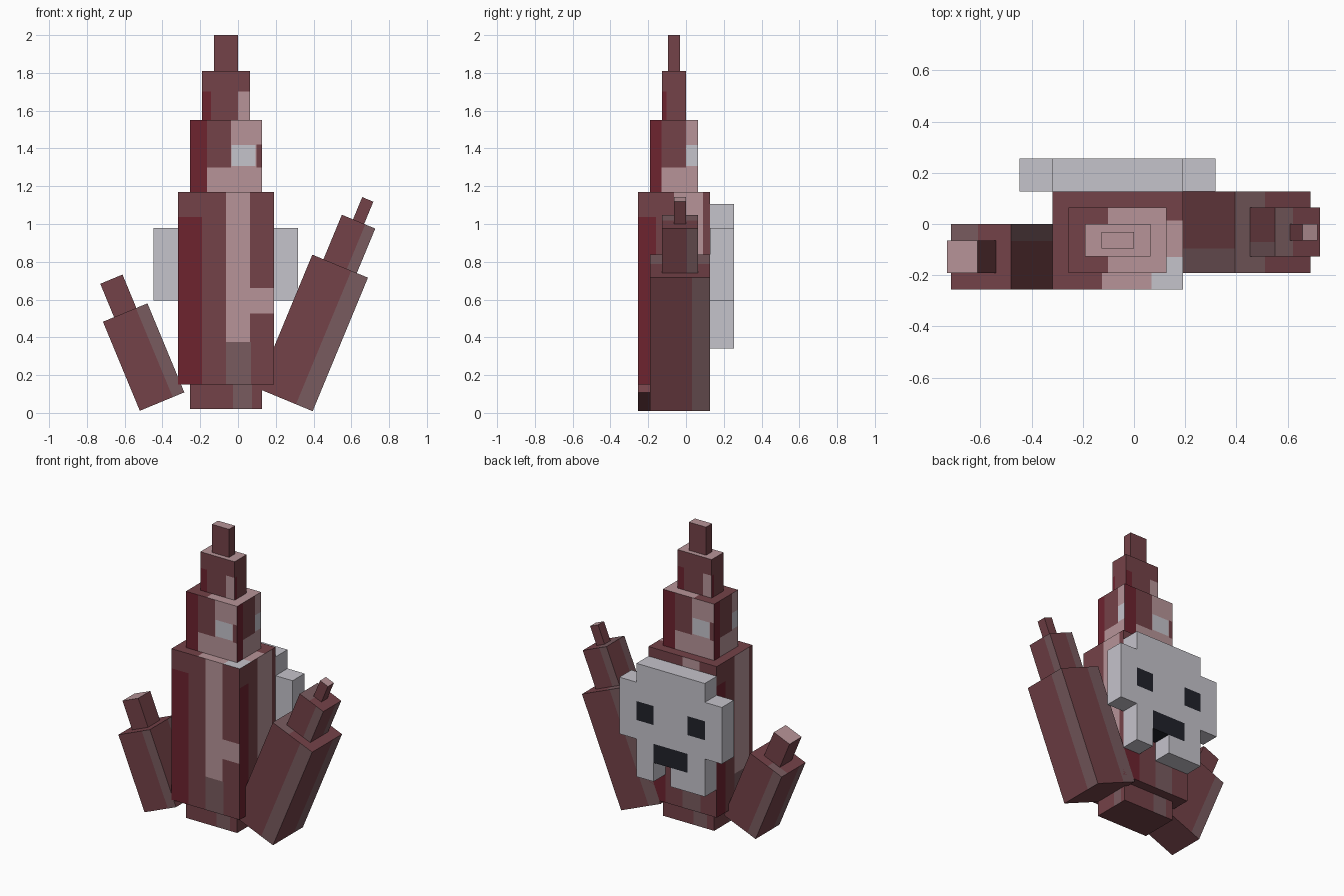
import bpy
import bmesh
import math
from mathutils import Matrix, Vector

cube = bpy.data.objects.get("Cube")
if cube:
    bpy.data.objects.remove(cube)

P = 0.1275 / 2  # one block pixel


def linear(c):
    return c / 12.92 if c <= 0.04045 else ((c + 0.055) / 1.055) ** 2.4


def material(name, hex_code):
    rgb = [linear(int(hex_code[i:i + 2], 16) / 255) for i in (0, 2, 4)]
    m = bpy.data.materials.new(name)
    m.use_nodes = True
    m.diffuse_color = (*rgb, 1)
    m.node_tree.nodes["Principled BSDF"].inputs["Base Color"].default_value = (*rgb, 1)
    return m


MAIN, RED, MAUVE, PINK, PALE, BLACK = range(6)
MATERIALS = [material("maroon", "744248"), material("deep red", "6d232f"),
             material("mauve", "795b5f"), material("dusty pink", "b79498"),
             material("pale grey", "c5c3cb"), material("near black", "20222a")]

# Outward normal, viewer's right, viewer's up
X, Y, Z = Vector((1, 0, 0)), Vector((0, 1, 0)), Vector((0, 0, 1))
SIDES = {"front": (-Y, X, Z), "right": (X, Y, Z), "back": (Y, -X, Z),
         "left": (-X, -Y, Z), "top": (Z, X, Y)}
BROAD = ("front", "back")
NARROW = ("left", "right")
AROUND = BROAD + NARROW
TOP = ("top",)


def add_object(name, bm):
    mesh = bpy.data.meshes.new(name)
    bm.to_mesh(mesh)
    bm.free()
    for m in MATERIALS:
        mesh.materials.append(m)
    ob = bpy.data.objects.new(name, mesh)
    bpy.context.collection.objects.link(ob)
    return ob


def paint(bm, side, u0, u1, v0, v1, colour):
    """Cut a rectangle, in fractions of the side, and colour it."""
    normal, right, up = SIDES[side]

    def side_faces():
        return [f for f in bm.faces if f.normal.dot(normal) > 0.9]

    for axis, cut in ((right, u0), (right, u1), (up, v0), (up, v1)):
        if 0 < cut < 1:
            faces = side_faces()
            edges = {e for f in faces for e in f.edges}
            verts = {v for f in faces for v in f.verts}
            bmesh.ops.bisect_plane(bm, geom=faces + list(edges) + list(verts),
                                   plane_co=axis * (cut - 0.5), plane_no=axis)
            bm.normal_update()
    for f in side_faces():
        c = f.calc_center_median()
        if u0 < c.dot(right) + 0.5 < u1 and v0 < c.dot(up) + 0.5 < v1:
            f.material_index = colour


def block(name, base, size, patches=(), tilt=0):
    """Box standing on base, tilted sideways, with painted patches."""
    bm = bmesh.new()
    bmesh.ops.create_cube(bm, size=1)
    bm.normal_update()
    for sides, *patch in patches:
        for side in sides:
            paint(bm, side, *patch)
    bm.transform(Matrix.Translation(base)
                 @ Matrix.Rotation(math.radians(tilt), 4, "Y")
                 @ Matrix.Diagonal((*size, 1))
                 @ Matrix.Translation((0, 0, 0.5)))
    return add_object(name, bm)


# Central stepped spire
CX, CY = -P, -P
block("spire_base", (CX, CY, 0.02), (6 * P, 4 * P, 0.13),
      [(AROUND, 0.6, 0.86, 0, 1, MAUVE)])
block("spire_body", (CX, CY, 0.15), (8 * P, 6 * P, 1.02), [
    (AROUND, 0, 0.25, 0, 0.87, RED),
    (BROAD, 0.5, 0.75, 0.22, 1, PINK),
    (BROAD, 0.5, 0.76, 0, 0.22, MAUVE),
    (BROAD, 0.75, 1, 0.37, 0.5, PINK),
    (NARROW, 0.5, 0.9, 0.22, 1, PINK),
    (NARROW, 0.5, 0.9, 0, 0.22, MAUVE),
    (TOP, 0.38, 1, 0, 0.7, PINK),
    (TOP, 0.76, 1, 0, 0.33, PALE)])
block("spire_middle", (CX, CY, 1.17), (6 * P, 4 * P, 0.38), [
    (AROUND, 0, 0.24, 0, 1, RED),
    (AROUND, 0.24, 1, 0, 0.34, PINK),
    (BROAD, 0.57, 1, 0.34, 1, PINK),
    (BROAD, 0.58, 0.91, 0.36, 0.65, PALE),
    (BROAD, 0.92, 1, 0.34, 0.66, MAIN),
    (NARROW, 0.75, 1, 0.34, 1, PINK),
    (NARROW, 0.75, 1, 0.36, 0.65, PALE),
    (TOP, 0.4, 1, 0, 1, PINK)])
block("spire_upper", (CX, CY, 1.55), (4 * P, 2 * P, 0.26), [
    (AROUND, 0, 0.19, 0, 0.58, RED),
    (BROAD, 0.75, 1, 0, 0.58, PINK),
    (TOP, 0, 1, 0, 1, PINK)])
block("spire_tip", (CX, CY, 1.81), (2 * P, P, 0.19), [(TOP, 0, 1, 0, 1, PINK)])


# Tilted side spikes, stacked along their own axis
def spike(name, base, tilt, sections):
    axis = Vector((math.sin(math.radians(tilt)), 0, math.cos(math.radians(tilt))))
    foot = Vector(base)
    for part, width, length, patches in sections:
        block(name + "_" + part, foot, (width * P, width * P, length * P),
              patches, tilt)
        foot = foot + axis * length * P


EDGE = (AROUND, 0.7, 1, 0, 1, MAUVE)
CAP = (TOP, 0, 1, 0, 1, PINK)
spike("left_spike", (0.248, -P / 2, 0.07), 22.5, [
    ("lower", 5, 12, [EDGE, (TOP, 0, 0.4, 0, 1, MAUVE)]),
    ("upper", 3, 4, [EDGE, (TOP, 0, 0.4, 0, 1, MAUVE)]),
    ("tip", 1, 2, [CAP])])
spike("right_spike", (-0.402, -2 * P, 0.06), -22.5, [
    ("lower", 4, 8, [(AROUND, 0.74, 1, 0, 1, MAUVE),
                     (TOP, 0, 0.45, 0.75, 1, MAUVE)]),
    ("tip", 2, 3, [CAP])])

# Skull plaque on the back, drawn as a grid of square cells
ROWS = [".####.",
        "######",
        "#o##o#",
        "######",
        ".#oo#.",
        ".#.##."]
bm = bmesh.new()
S = 2 * P
for r, row in enumerate(ROWS):
    for c, cell in enumerate(row):
        if cell != ".":
            x, z = 5 * P - c * S, 1.105 - r * S
            corners = [(x, z - S), (x - S, z - S), (x - S, z), (x, z)]
            f = bm.faces.new([bm.verts.new((a, 4 * P, b)) for a, b in corners])
            f.material_index = BLACK if cell == "o" else PALE
bmesh.ops.remove_doubles(bm, verts=bm.verts, dist=0.001)
skull = add_object("skull_plaque", bm)
shell = skull.modifiers.new("thickness", "SOLIDIFY")
shell.thickness = S
shell.offset = -1
